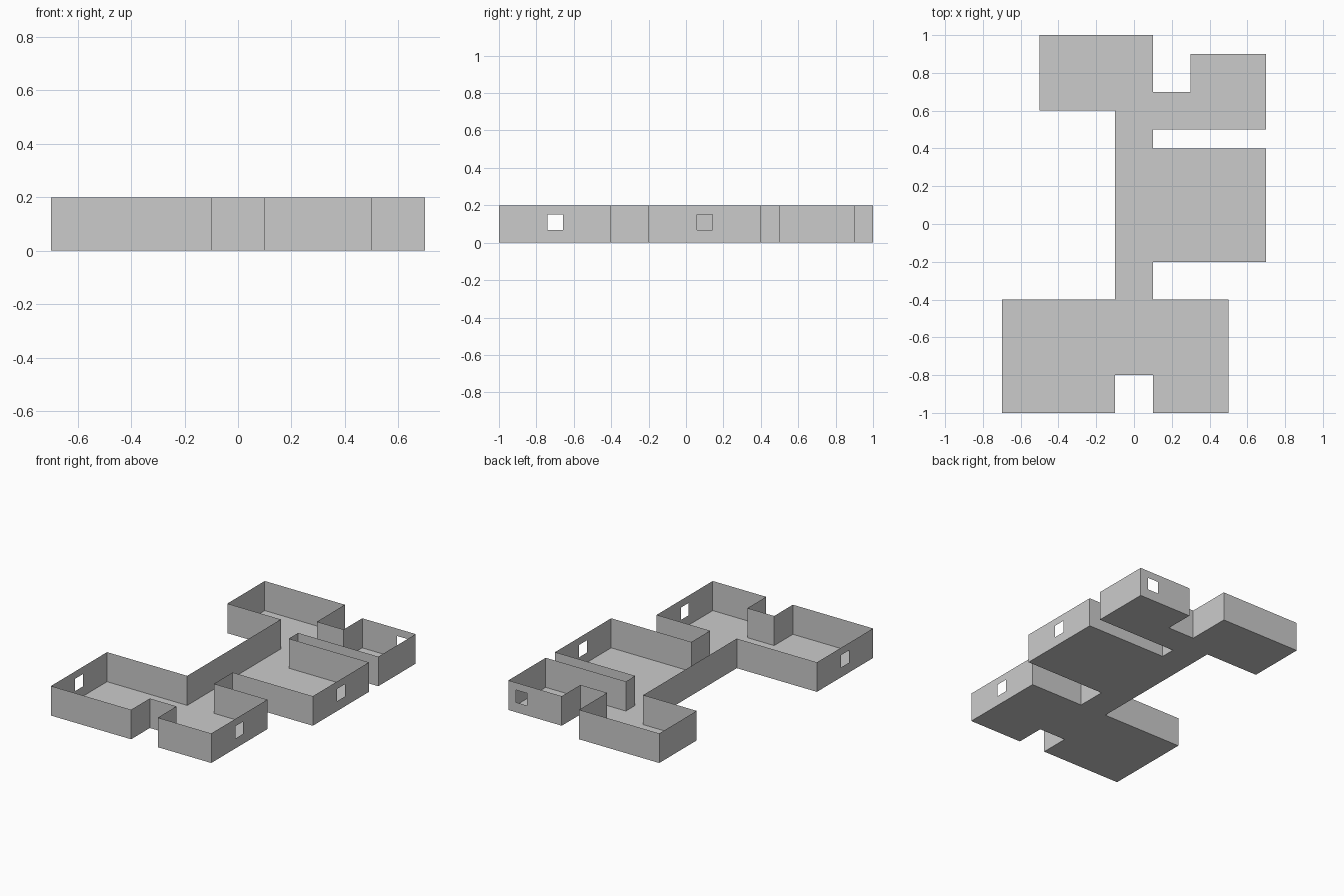
import bpy
from mathutils import Vector

if "Cube" in bpy.data.objects:
    bpy.data.objects.remove(bpy.data.objects["Cube"])

HEIGHT = 0.2
WIN_HALF = 1 / 24          # half the window width
WIN_Z = (1 / 15, 0.15)     # sill and head heights

# Floor plan outline, counter-clockwise
PLAN = [(-.7, -1), (-.1, -1), (-.1, -.8), (.1, -.8), (.1, -1), (.5, -1),
        (.5, -.4), (.1, -.4), (.1, -.2), (.7, -.2), (.7, .4), (.1, .4),
        (.1, .5), (.7, .5), (.7, .9), (.3, .9), (.3, .7), (.1, .7),
        (.1, 1), (-.5, 1), (-.5, .6), (-.1, .6), (-.1, -.4), (-.7, -.4)]

# Window centres, each lying on one outline edge
WINDOWS = [(.5, -.7), (-.7, -.7), (.7, .1), (.6, .9)]


def make_object(name, verts, faces):
    mesh = bpy.data.meshes.new(name)
    mesh.from_pydata(verts, [], faces)
    mesh.validate()
    obj = bpy.data.objects.new(name, mesh)
    bpy.context.collection.objects.link(obj)
    return obj


def rectangle(a, b, z0, z1):
    return [(a.x, a.y, z0), (b.x, b.y, z0), (b.x, b.y, z1), (a.x, a.y, z1)]


def window_on(a, b):
    """Return the window centre on segment a-b, if there is one."""
    for w in map(Vector, WINDOWS):
        if abs((w - a).length + (b - w).length - (b - a).length) < 1e-4:
            return w
    return None


# Floor
make_object("floor", [(x, y, 0) for x, y in PLAN], [list(range(len(PLAN)))])

# Thin walls along the outline, with square window openings
for i, start in enumerate(PLAN):
    a, b = Vector(start), Vector(PLAN[(i + 1) % len(PLAN)])
    verts = rectangle(a, b, 0, HEIGHT)
    w = window_on(a, b)
    if w is None:
        make_object(f"wall_{i + 1}", verts, [(0, 1, 2, 3)])
    else:
        d = (b - a).normalized() * WIN_HALF
        verts += rectangle(w - d, w + d, *WIN_Z)
        frame = [(k, (k + 1) % 4, (k + 1) % 4 + 4, k + 4) for k in range(4)]
        make_object(f"window_wall_{i + 1}", verts, frame)
